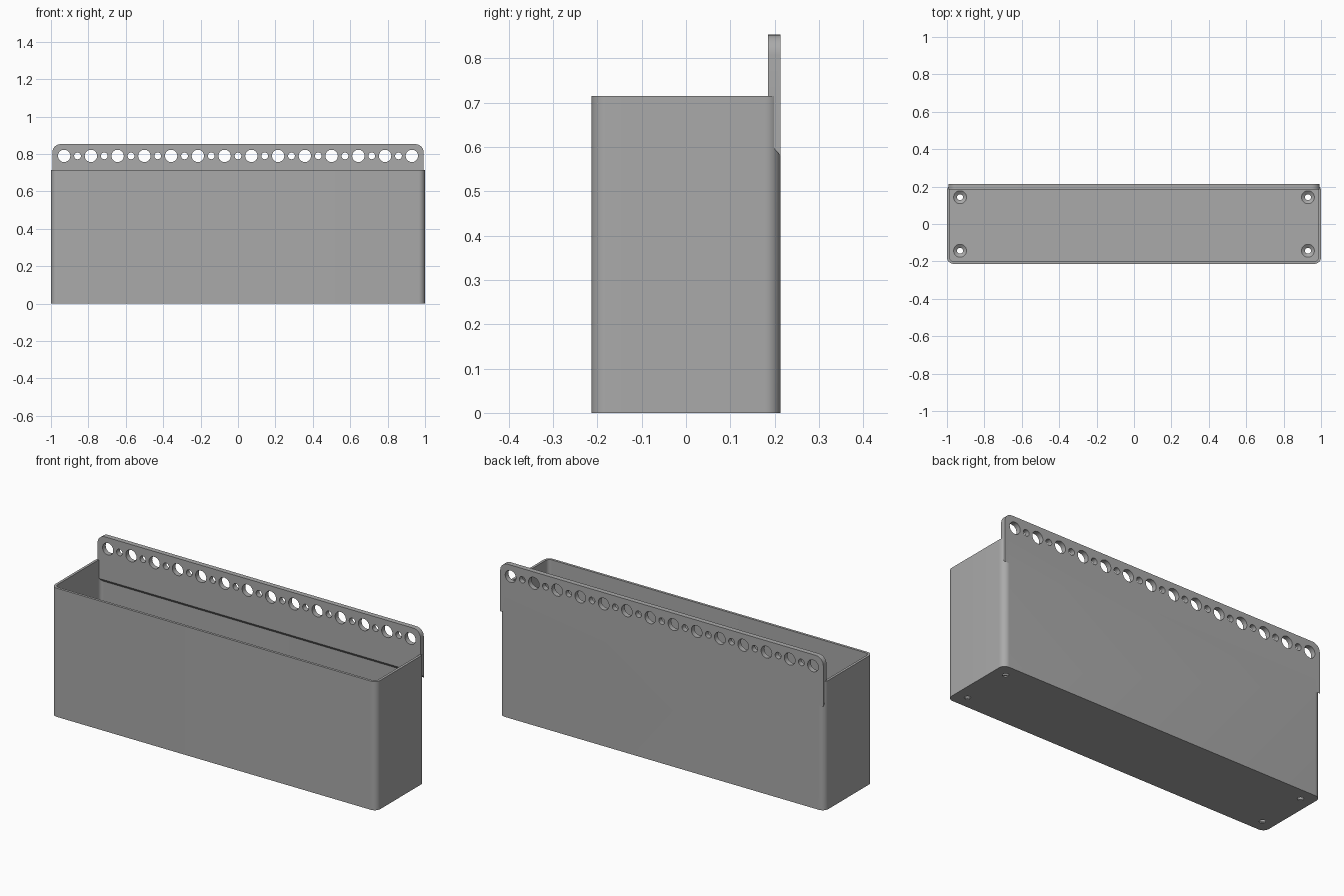
import bpy, bmesh, math
from mathutils import Vector

if "Cube" in bpy.data.objects:
    bpy.data.objects.remove(bpy.data.objects["Cube"])

HALF_X, HALF_Y, HEIGHT = 1.0, 0.213, 0.715
WALL, FLOOR = 0.014, 0.02
PLATE_FRONT, PLATE_TOP, PLATE_HALF = 0.185, 0.853, 0.993
PITCH, HOLE_Z = 0.143, 0.79

grey = bpy.data.materials.new("grey_plastic")
grey.use_nodes = True
grey.diffuse_color = (0.4, 0.4, 0.4, 1)
grey.node_tree.nodes["Principled BSDF"].inputs["Base Color"].default_value = (0.4, 0.4, 0.4, 1)


def make_object(name, bm):
    bmesh.ops.recalc_face_normals(bm, faces=bm.faces)
    mesh = bpy.data.meshes.new(name)
    bm.to_mesh(mesh)
    bm.free()
    mesh.materials.append(grey)
    obj = bpy.data.objects.new(name, mesh)
    bpy.context.collection.objects.link(obj)
    return obj


def extrude_profile(name, points, offset):
    bm = bmesh.new()
    face = bm.faces.new([bm.verts.new(p) for p in points])
    moved = bmesh.ops.extrude_face_region(bm, geom=[face])["geom"]
    bmesh.ops.translate(bm, vec=Vector(offset), verts=[v for v in moved if isinstance(v, bmesh.types.BMVert)])
    return make_object(name, bm)


def rounded_box(name, hx, hy, z0, z1, radius, steps=10):
    points = []
    for i, (sx, sy) in enumerate([(1, 1), (-1, 1), (-1, -1), (1, -1)]):
        for k in range(steps + 1):
            a = (i + k / steps) * math.pi / 2
            points.append((sx * (hx - radius) + radius * math.cos(a),
                           sy * (hy - radius) + radius * math.sin(a), z0))
    return extrude_profile(name, points, (0, 0, z1 - z0))


def add_round(bm, centre, r1, r2, depth, axis="Z"):
    made = bmesh.ops.create_cone(bm, cap_ends=True, segments=32, radius1=r1, radius2=r2, depth=depth)["verts"]
    if axis == "Y":
        for v in made:
            v.co = (v.co.x, v.co.z, -v.co.y)
    bmesh.ops.translate(bm, vec=Vector(centre), verts=made)


def combine(target, tool, operation):
    mod = target.modifiers.new(operation.title(), "BOOLEAN")
    mod.operation, mod.solver, mod.object = operation, "EXACT", tool
    mod.use_self = operation == "DIFFERENCE"
    tool.hide_render = True
    bpy.context.view_layer.update()
    result = bpy.data.meshes.new_from_object(target.evaluated_get(bpy.context.evaluated_depsgraph_get()))
    target.modifiers.clear()
    target.data = result
    bpy.data.objects.remove(tool)


# Open bin with rounded vertical corners
bin_body = rounded_box("storage_bin", HALF_X, HALF_Y, 0, HEIGHT, 0.035)
cavity = rounded_box("cavity_cutter", HALF_X - WALL, HALF_Y - WALL, FLOOR, HEIGHT + 0.2, 0.021)
combine(bin_body, cavity, "DIFFERENCE")

# Mounting plate with a sloping underside and rounded top corners
plate = extrude_profile("mounting_plate", [
    (-PLATE_HALF, PLATE_FRONT, 0.612), (-PLATE_HALF, HALF_Y, 0.58),
    (-PLATE_HALF, HALF_Y, PLATE_TOP), (-PLATE_HALF, PLATE_FRONT, PLATE_TOP)], (2 * PLATE_HALF, 0, 0))
bm = bmesh.new()
bm.from_mesh(plate.data)
corners = [e for e in bm.edges if all(v.co.z > PLATE_TOP - 0.01 for v in e.verts)
           and abs(e.verts[0].co.x - e.verts[1].co.x) < 0.01]
bmesh.ops.bevel(bm, geom=corners, offset=0.045, segments=8, profile=0.5, affect="EDGES")
bm.to_mesh(plate.data)
bm.free()
combine(bin_body, plate, "UNION")

# Alternating large and small holes along the plate
bm = bmesh.new()
for i in range(27):
    radius = 0.033 if i % 2 == 0 else 0.018
    add_round(bm, ((i - 13) * PITCH / 2, 0.2, HOLE_Z), radius, radius, 0.1, "Y")
combine(bin_body, make_object("plate_hole_cutter", bm), "DIFFERENCE")

# Countersunk screw holes in the floor corners
for sx in (-1, 1):
    for sy in (-1, 1):
        for r1, r2, z, depth in ((0.016, 0.016, 0, 0.1), (0.014, 0.036, FLOOR / 2 + 0.003, FLOOR - 0.004)):
            bm = bmesh.new()
            add_round(bm, (sx * 0.93, sy * PITCH, z), r1, r2, depth)
            combine(bin_body, make_object("screw_hole_cutter", bm), "DIFFERENCE")

# Smooth the curved surfaces while keeping the edges crisp
bpy.ops.object.select_all(action="DESELECT")
bin_body.select_set(True)
bpy.context.view_layer.objects.active = bin_body
bpy.ops.object.shade_smooth_by_angle(angle=math.radians(30))
